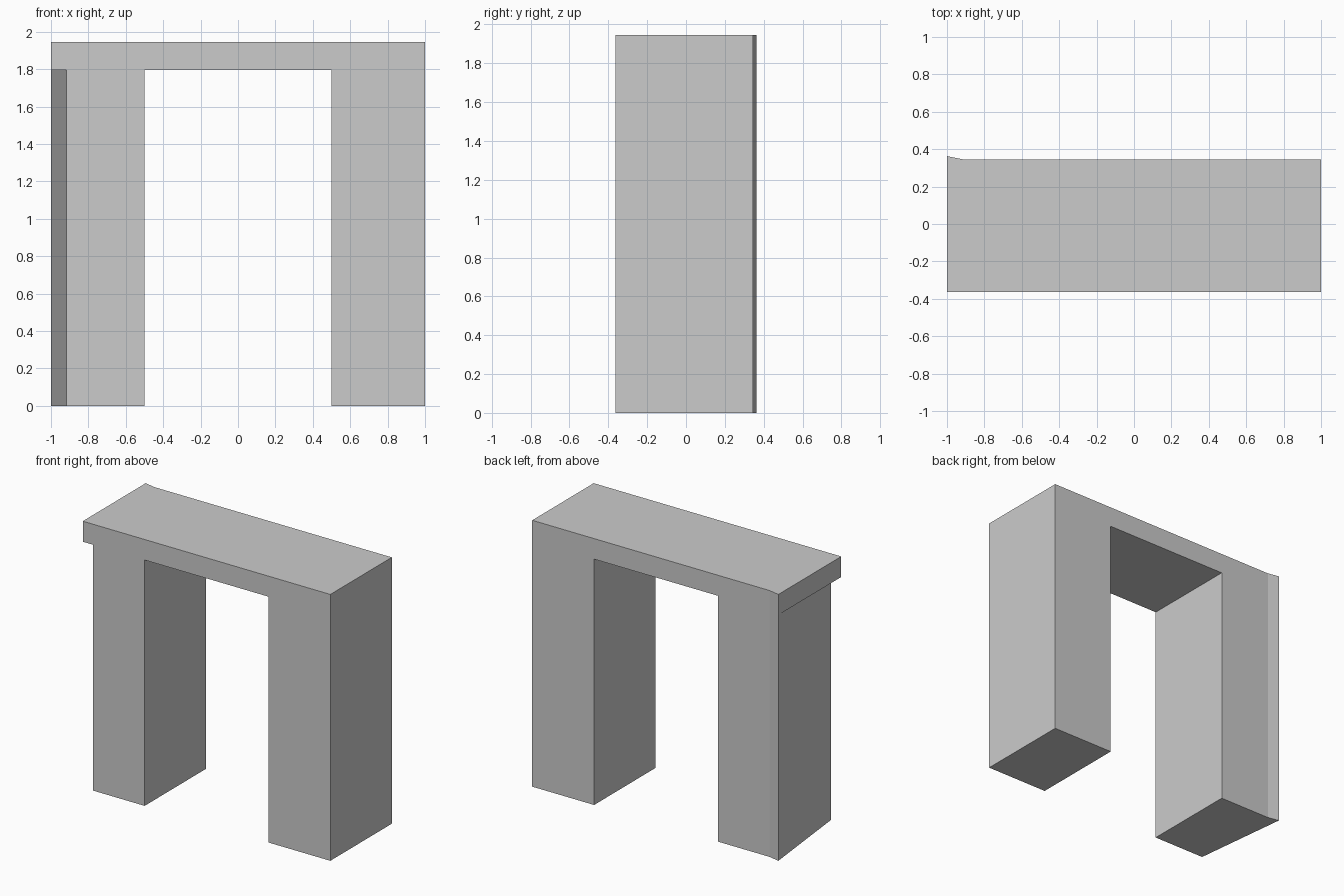
import bpy
import bmesh

cube = bpy.data.objects.get("Cube")
if cube:
    bpy.data.objects.remove(cube, do_unlink=True)

grey = bpy.data.materials.new("plain_grey")
grey.use_nodes = True
colour = (0.6, 0.6, 0.6, 1)
grey.diffuse_color = colour
grey.node_tree.nodes["Principled BSDF"].inputs["Base Color"].default_value = colour

# Main dimensions
TOP, UNDER = 1.945, 1.795
FRONT, BACK, HEEL = -0.363, 0.346, 0.363
HALF, GAP = 1.0, 0.5

# Plan corners shared by the parts
right_front, right_back = (-HALF, FRONT), (-HALF, HEEL)
leg_front, heel_start = (-0.918, FRONT), (-0.915, BACK)
gap_right_front, gap_right_back = (-GAP, FRONT), (-GAP, BACK)
gap_left_front, gap_left_back = (GAP, FRONT), (GAP, BACK)
left_front, left_back = (HALF, FRONT), (HALF, BACK)


def prism(name, outline, z0, z1, top=None, bottom=()):
    """Walls around a counterclockwise outline, plus the exposed caps."""
    bm = bmesh.new()
    low = {p: bm.verts.new((*p, z0)) for p in outline}
    high = {p: bm.verts.new((*p, z1)) for p in outline}
    for a, b in zip(outline, outline[1:] + outline[:1]):
        bm.faces.new((low[a], low[b], high[b], high[a]))
    if top:
        bm.faces.new([high[p] for p in top])
    for cap in bottom:
        bm.faces.new([low[p] for p in reversed(cap)])
    mesh = bpy.data.meshes.new(name)
    bm.to_mesh(mesh)
    bm.free()
    mesh.materials.append(grey)
    obj = bpy.data.objects.new(name, mesh)
    bpy.context.collection.objects.link(obj)
    return obj


# Lintel: underside shows over the opening and at the tapering overhang
slab = [right_front, leg_front, gap_right_front, gap_left_front, left_front,
        left_back, gap_left_back, gap_right_back, heel_start, right_back]
span = [gap_right_front, gap_left_front, gap_left_back, gap_right_back]
overhang = [right_front, leg_front, right_back]
prism("lintel", slab, UNDER, TOP, slab, [span, overhang])

# Right leg: skewed outer side and a small heel at the back corner
right = [leg_front, gap_right_front, gap_right_back, heel_start, right_back]
prism("right_leg", right, 0, UNDER, bottom=[right])

# Left leg: plain rectangular post
left = [gap_left_front, left_front, left_back, gap_left_back]
prism("left_leg", left, 0, UNDER, bottom=[left])
